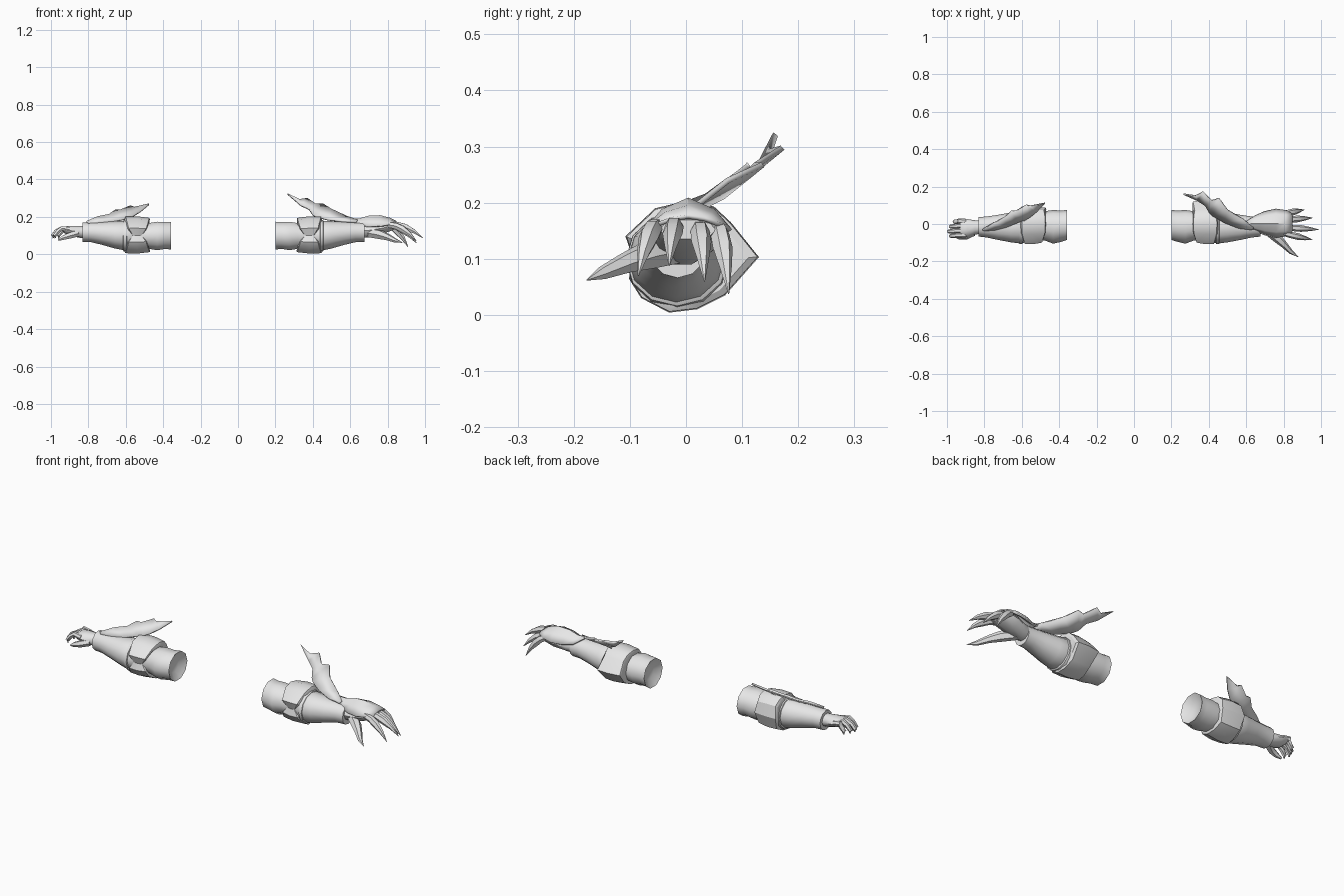
import bpy, bmesh, math
from mathutils import Vector

steel = bpy.data.materials.new("pale_grey")
steel.diffuse_color = (0.8, 0.8, 0.8, 1)


def right(x):
    return x


def left(x):
    return -(x + 0.157)


def finish(name, verts, faces, thick=0, angle=40):
    me = bpy.data.meshes.new(name)
    me.from_pydata(verts, [], faces)
    bm = bmesh.new()
    bm.from_mesh(me)
    bmesh.ops.remove_doubles(bm, verts=bm.verts, dist=1e-5)
    bmesh.ops.recalc_face_normals(bm, faces=bm.faces)
    bm.to_mesh(me)
    bm.free()
    ob = bpy.data.objects.new(name, me)
    bpy.context.collection.objects.link(ob)
    me.materials.append(steel)
    if thick:
        m = ob.modifiers.new("thickness", 'SOLIDIFY')
        m.thickness = thick
        m.offset = 0
    bpy.ops.object.select_all(action='DESELECT')
    ob.select_set(True)
    bpy.context.view_layer.objects.active = ob
    bpy.ops.object.shade_smooth_by_angle(angle=math.radians(angle))
    return ob


def skin(name, rings, cap=True, **kw):
    """Join equal rings of points into a tube."""
    n = len(rings[0])
    verts = [p for r in rings for p in r]
    faces = [(i * n + j, i * n + (j + 1) % n, (i + 1) * n + (j + 1) % n, (i + 1) * n + j)
             for i in range(len(rings) - 1) for j in range(n)]
    if cap:
        faces += [tuple(range(n)), tuple(range(len(verts) - n, len(verts)))]
    return finish(name, verts, faces, **kw)


def sleeve(name, side, stations, n=12):
    """Oval sections across x: x, centre y, centre z, radius y, radius z."""
    rings = [[(side(x), cy + ry * math.cos(2 * math.pi * k / n), cz + rz * math.sin(2 * math.pi * k / n))
              for k in range(n)] for x, cy, cz, ry, rz in stations]
    return skin(name, rings)


def finger(name, pts, radii, n=6, flat=1.0):
    """Tapered tube along a path."""
    pts = [Vector(p) for p in pts]
    rings = []
    for i, p in enumerate(pts):
        d = (pts[min(i + 1, len(pts) - 1)] - pts[max(i - 1, 0)]).normalized()
        u = d.cross(Vector((0, 0, 1))).normalized()
        v = u.cross(d)
        rings.append([p + radii[i] * (u * math.cos(2 * math.pi * k / n) + v * flat * math.sin(2 * math.pi * k / n))
                      for k in range(n)])
    return skin(name, rings, angle=50)


def fin(name, back, front):
    """Jagged blade between two edges, thicker at its root."""
    n = len(back)
    verts = [Vector(p) for p in back + front]
    faces = [(i, i + 1, n + i + 1, n + i) for i in range(n - 1)]
    return finish(name, verts, faces, thick=0.01, angle=20)


def arm(tag, side, back_y):
    # upper sleeve, open-looking dished end
    sleeve(tag + "_upper_sleeve", side, [
        (0.225, -0.005, 0.10, 0.04, 0.04), (0.20, -0.005, 0.10, 0.080, 0.078), (0.235, -0.012, 0.10, 0.084, 0.075),
        (0.275, -0.015, 0.098, 0.090, 0.080), (0.32, -0.01, 0.098, 0.078, 0.072), (0.44, -0.01, 0.10, 0.08, 0.075)], 10)
    # elbow guard: wide on top, behind and below, pinched in front
    outline = [(0.0, 0.203, 0.068), (0.05, 0.193, 0.065), (0.08, 0.165, 0.06), (back_y, 0.103, 0.07),
               (0.07, 0.035, 0.06), (0.02, 0.010, 0.065), (-0.03, 0.004, 0.07), (-0.08, 0.03, 0.06),
               (-0.102, 0.065, 0.05), (-0.094, 0.10, 0.025), (-0.108, 0.14, 0.05), (-0.055, 0.19, 0.065)]
    rings = []
    for t, s in ((-1, 0.84), (-0.95, 0.92), (0, 1.0), (0.9, 0.98), (1, 0.86)):
        rings.append([(side(0.382 + t * hw), y * s, 0.1 + (z - 0.1) * s) for y, z, hw in outline])
    skin(tag + "_elbow_guard", rings, angle=32)
    # flared forearm with cuff
    sleeve(tag + "_forearm", side, [
        (0.40, -0.015, 0.10, 0.075, 0.07), (0.445, -0.017, 0.10, 0.088, 0.080), (0.50, -0.018, 0.104, 0.080, 0.073),
        (0.57, -0.018, 0.112, 0.067, 0.061), (0.63, -0.016, 0.118, 0.056, 0.053),
        (0.675, -0.015, 0.118, 0.052, 0.052), (0.675, -0.015, 0.118, 0.042, 0.04)])
    # raised front edge of the forearm plate
    sleeve(tag + "_forearm_rim", side, [
        (0.435, -0.015, 0.098, 0.080, 0.075), (0.44, -0.015, 0.098, 0.093, 0.086),
        (0.455, -0.016, 0.099, 0.091, 0.083), (0.46, -0.016, 0.099, 0.080, 0.073)])


arm("right", right, 0.13)
arm("left", left, 0.095)

# blades over the forearms
fin("right_fin",
    [(.64, -.02, .182), (.585, .025, .20), (.50, .075, .24), (.455, .137, .268), (.415, .125, .268),
     (.37, .172, .298), (.33, .150, .292), (.265, .16, .322)],
    [(.63, -.03, .172), (.56, -.022, .175), (.48, .01, .185), (.42, .045, .20), (.40, .065, .21),
     (.38, .10, .24), (.335, .128, .262), (.27, .157, .318)])
fin("left_fin",
    [(-.81, -.03, .175), (-.75, .005, .20), (-.69, .037, .212), (-.655, .07, .236), (-.63, .07, .235),
     (-.575, .102, .258), (-.555, .096, .25), (-.475, .112, .268)],
    [(-.80, -.035, .165), (-.74, -.03, .168), (-.68, -.015, .172), (-.62, .01, .185), (-.585, .02, .195),
     (-.56, .035, .205), (-.52, .065, .23), (-.478, .11, .265)])

# right clawed hand
sleeve("right_palm", right, [
    (.65, -.012, .125, .040, .038), (.70, -.005, .128, .048, .040), (.76, .003, .138, .062, .034),
    (.82, .003, .150, .062, .026), (.84, .003, .152, .05, .018)], 10)
# arched plate over the back of the hand
rows = []
for x, half, top, drop in ((.60, .008, .188, .0), (.65, .040, .188, .035), (.70, .062, .203, .055),
                           (.76, .075, .205, .055), (.81, .068, .192, .035), (.845, .05, .175, .012)):
    rows.append([(x, .004 + half * t, top - drop * abs(t) ** 2) for t in (-1, -.6, 0, .6, 1)])
finish("right_hand_plate", [p for r in rows for p in r],
       [(i * 5 + j, i * 5 + j + 1, i * 5 + j + 6, i * 5 + j + 5) for i in range(5) for j in range(4)], thick=.008)
# claws: root y, tip
for k, (y, tx, ty, tz) in enumerate([(.055, .91, .076, .038), (.022, .955, .033, .06),
                                     (-.018, .988, -.03, .088), (-.05, .955, -.085, .07)]):
    a, b = Vector((.80, y, .158)), Vector((tx, ty, tz))
    mid = a.lerp(b, .5) + Vector((0, 0, .022))
    finger("right_claw_%d" % (k + 1), [a, a.lerp(mid, .55) + Vector((0, 0, .006)), mid, mid.lerp(b, .5) + Vector((0, 0, .006)), b],
           [.014, .017, .018, .011, .001], flat=1.1)
finger("right_thumb_claw", [(.70, -.02, .115), (.76, -.07, .105), (.80, -.108, .092), (.84, -.15, .074), (.88, -.177, .062)],
       [.026, .026, .019, .012, .001])

# left relaxed hand
sleeve("left_palm", lambda x: -x, [
    (.82, -.017, .118, .036, .034), (.85, -.018, .120, .038, .033), (.89, -.022, .126, .048, .028),
    (.925, -.022, .130, .050, .020), (.935, -.022, .130, .042, .012)], 10)
for k, (y, tip) in enumerate([(.016, -.965), (-.010, -.985), (-.036, -.995), (-.060, -.985)]):
    finger("left_finger_%d" % (k + 1),
           [(-.90, y, .132), (-.94, y, .139), (tip + .025, y - .002, .125), (tip + .005, y - .004, .100), (tip + .008, y - .004, .086)],
           [.013, .014, .0125, .011, .005])
finger("left_thumb", [(-.86, -.045, .112), (-.90, -.066, .100), (-.935, -.070, .088), (-.96, -.064, .076)],
       [.020, .018, .013, .005])
